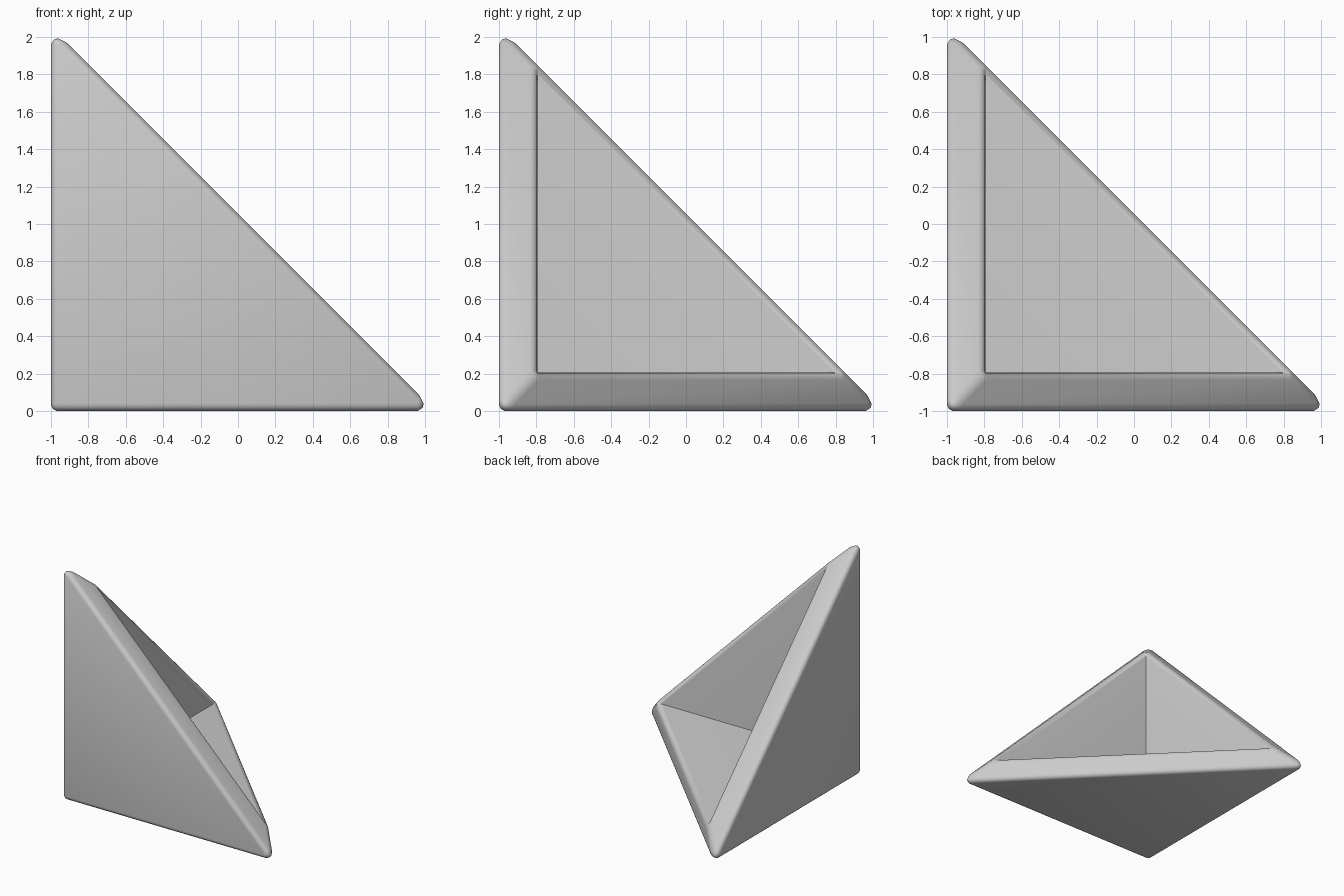
import bpy
import bmesh
from mathutils import Vector

cube = bpy.data.objects.get("Cube")
if cube:
    bpy.data.objects.remove(cube, do_unlink=True)

LEG = 2.055      # leg of each triangular wall before rounding
WALL = 0.205     # wall thickness
ROUND = 0.04     # edge rounding
CORNER = Vector((-1, -1, 0))

# Plain grey material
grey = bpy.data.materials.new("plain_grey")
grey.use_nodes = True
colour = (0.6, 0.6, 0.6, 1)
grey.diffuse_color = colour
grey.node_tree.nodes["Principled BSDF"].inputs["Base Color"].default_value = colour

# Three triangular walls meeting at one corner, with mitred tips
bm = bmesh.new()
axes = [Vector((1, 0, 0)), Vector((0, 1, 0)), Vector((0, 0, 1))]
inset = Vector((WALL, WALL, WALL))
outer_corner = bm.verts.new(CORNER)
inner_corner = bm.verts.new(CORNER + inset)
outer_tips = [bm.verts.new(CORNER + a * LEG) for a in axes]
inner_tips = [bm.verts.new(CORNER + inset + a * (LEG - 2 * WALL)) for a in axes]

for i in range(3):
    j = (i + 1) % 3
    bm.faces.new((outer_corner, outer_tips[j], outer_tips[i]))               # outside
    bm.faces.new((outer_tips[i], outer_tips[j], inner_tips[j], inner_tips[i]))  # rim
    bm.faces.new((inner_corner, inner_tips[i], inner_tips[j]))               # inside
bmesh.ops.recalc_face_normals(bm, faces=bm.faces)

# Round every edge except the three inner creases
convex = [e for e in bm.edges if inner_corner not in e.verts]
bmesh.ops.bevel(bm, geom=convex, offset=ROUND, offset_type='OFFSET', segments=5,
                profile=0.5, affect='EDGES', clamp_overlap=True)

mesh = bpy.data.meshes.new("corner_bracket")
bm.to_mesh(mesh)
bm.free()
mesh.materials.append(grey)
bracket = bpy.data.objects.new("corner_bracket", mesh)
bpy.context.collection.objects.link(bracket)

# Smooth the rounded edges only
bpy.context.view_layer.objects.active = bracket
bracket.select_set(True)
bpy.ops.object.shade_smooth_by_angle(angle=0.6)
